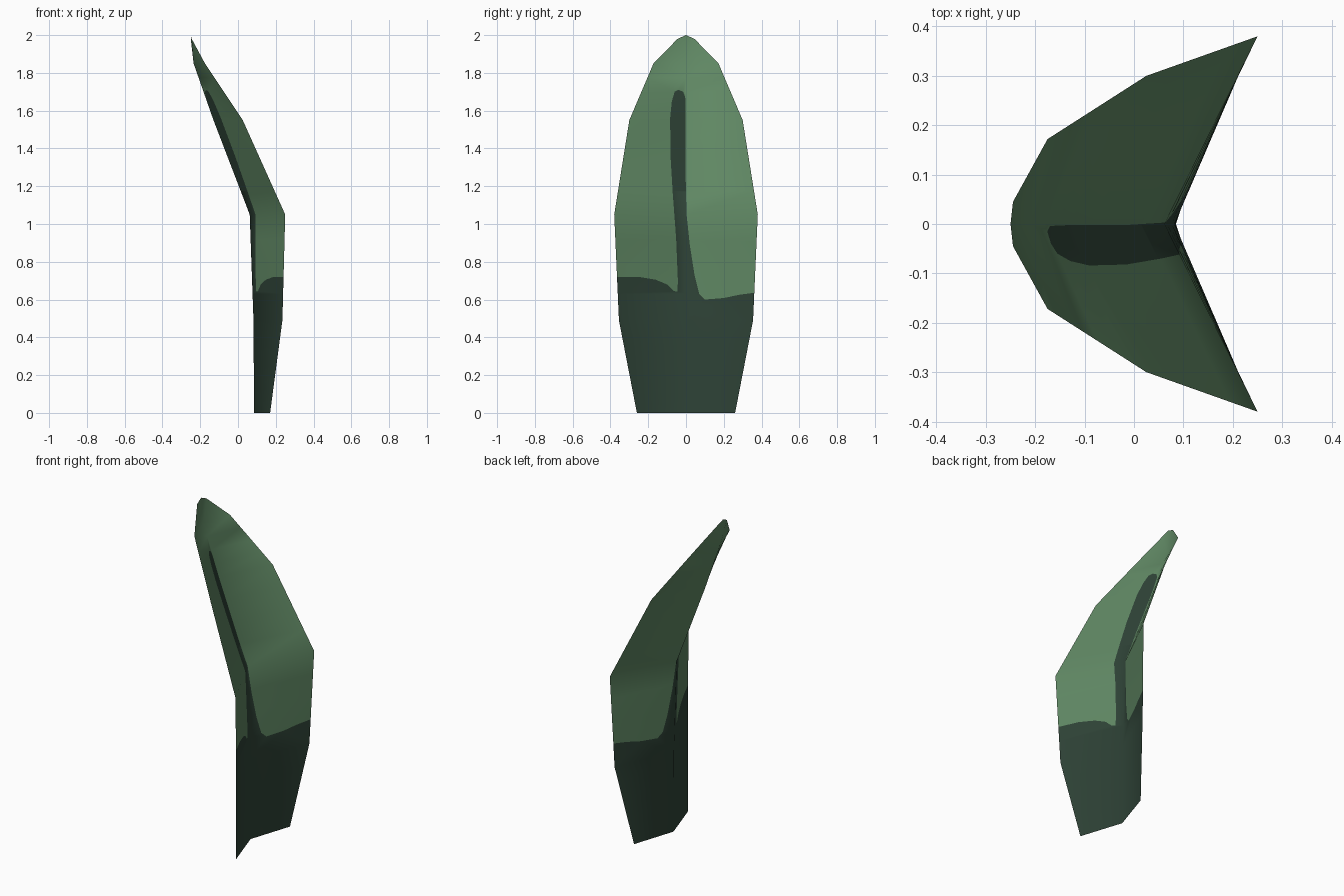
import bpy
from mathutils import Vector
from mathutils.geometry import delaunay_2d_cdt

if "Cube" in bpy.data.objects:
    bpy.data.objects.remove(bpy.data.objects["Cube"])

# Rows of the folded leaf: height, fold x, edge x, half width
ROWS = [(0, .085, .17, .26), (.49, .082, .235, .355), (1.05, .062, .25, .38),
        (1.55, -.13, .025, .30), (1.85, -.235, -.175, .172),
        (1.98, -.25, -.245, .045), (2.0, -.25, -.25, 0)]

# Outline (y, z) of the dark base and the vein rising from it
STAIN = [(-.5, .72), (-.25, .72), (-.16, .705), (-.10, .68), (-.065, .645),
         (-.045, .642), (-.043, .70), (-.052, .92), (-.07, 1.16), (-.082, 1.36),
         (-.084, 1.56), (-.075, 1.65), (-.06, 1.70), (-.04, 1.71), (-.015, 1.70),
         (-.004, 1.67), (-.002, 1.55), (-.002, 1.25), (.003, 1.05), (.02, .89),
         (.045, .73), (.07, .63), (.10, .60), (.20, .608), (.28, .625),
         (.5, .655), (.5, -.2), (-.5, -.2)]


def section(z):
    """Fold x, edge x and half width at height z."""
    z = min(max(z, 0), 2)
    for a, b in zip(ROWS, ROWS[1:]):
        if z <= b[0]:
            t = (z - a[0]) / (b[0] - a[0])
            return [p + (q - p) * t for p, q in zip(a[1:], b[1:])]
    return ROWS[-1][1:]


def surface_x(y, z):
    fold, edge, width = section(z)
    return fold + (edge - fold) * min(abs(y) / width, 1) if width > 1e-5 else fold


def in_stain(y, z):
    inside = False
    for (y1, z1), (y2, z2) in zip(STAIN, STAIN[1:] + STAIN[:1]):
        if (z1 > z) != (z2 > z) and y < (y2 - y1) * (z - z1) / (z2 - z1) + y1:
            inside = not inside
    return inside


def in_leaf(y, z):
    return 0 <= z <= 2 and abs(y) <= section(z)[2] + 1e-5


# Cut the flat outline along the rows, the fold and the stain border
points, cuts = [], []


def add_line(line, closed=False):
    start = len(points)
    points.extend(Vector(p) for p in line)
    cuts.extend((start + i, start + i + 1) for i in range(len(line) - 1))
    if closed:
        cuts.append((start + len(line) - 1, start))


right = [(r[3], r[0]) for r in ROWS]
add_line(right + [(-y, z) for y, z in reversed(right[:-1])], True)
add_line([(0, 0), (0, 2)])
add_line(STAIN, True)
heights = [r[0] for r in ROWS[:-1]]
heights += [a[0] + (b[0] - a[0]) * k / 4 for a, b in zip(ROWS[:4], ROWS[1:5]) for k in (1, 2, 3)]
for z in heights:
    w = section(z)[2]
    add_line([(-w, z), (0, z), (w, z)])
flat, _, tris, *_ = delaunay_2d_cdt(points, cuts, [], 0, 1e-5)

# Keep the leaf and bend it into its folded, leaning shape
faces, colours = [], []
for tri in tris:
    c = sum((flat[i] for i in tri), Vector((0, 0))) / len(tri)
    if in_leaf(*c):
        a, b, d = (flat[i] for i in tri[:3])
        ccw = (b - a).cross(d - a) > 0
        faces.append(list(tri) if ccw else list(reversed(tri)))
        colours.append(1 if in_stain(*c) else 0)
used = sorted({i for f in faces for i in f})
index = {old: new for new, old in enumerate(used)}
verts = [(surface_x(*flat[i]), flat[i].x, flat[i].y) for i in used]

mesh = bpy.data.meshes.new("leaf_blade")
mesh.from_pydata(verts, [], [[index[i] for i in f] for f in faces])
leaf = bpy.data.objects.new("leaf_blade", mesh)
bpy.context.collection.objects.link(leaf)
for name, colour in (("leaf green", (.117, .246, .127, 1)),
                     ("dark base green", (.028, .056, .038, 1))):
    mat = bpy.data.materials.new(name)
    mat.diffuse_color = colour
    mat.use_nodes = True
    mat.node_tree.nodes["Principled BSDF"].inputs["Base Color"].default_value = mat.diffuse_color
    mesh.materials.append(mat)
for poly, c in zip(mesh.polygons, colours):
    poly.material_index = c
    poly.use_smooth = True
mesh.update()
